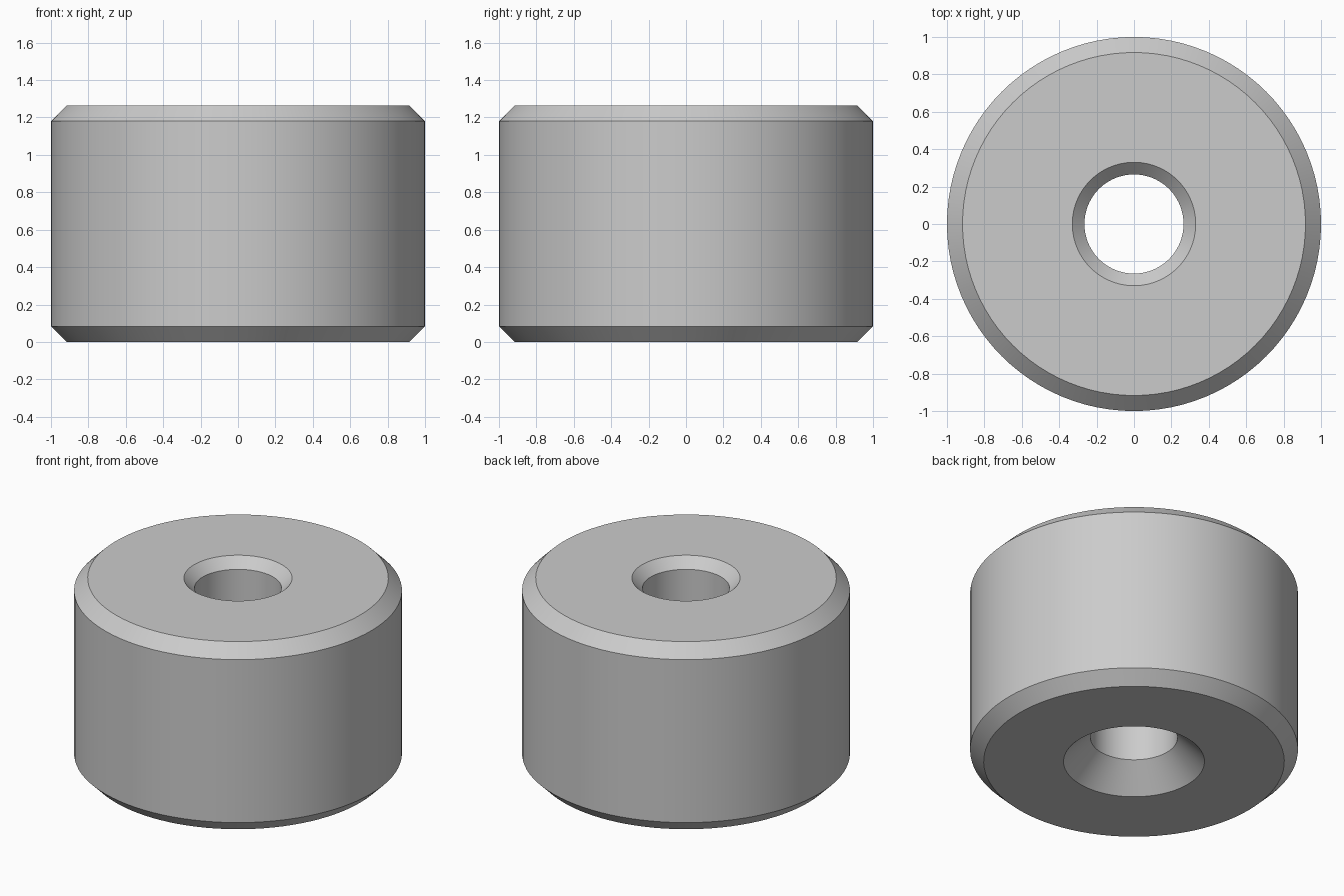
import bpy, bmesh, math

if "Cube" in bpy.data.objects:
    bpy.data.objects.remove(bpy.data.objects["Cube"])

SEGMENTS = 96

# Closed (radius, z) cross-section: chamfered outside, bored and countersunk inside
PROFILE = [
    (0.43, 0.0), (0.917, 0.0), (1.0, 0.083), (1.0, 1.18),
    (0.917, 1.263), (0.33, 1.263), (0.265, 1.198), (0.265, 0.165),
]


def lathe(name, profile, segments, material):
    """Revolve a closed cross-section around z."""
    bm = bmesh.new()
    rings = []
    for i in range(segments):
        a = 2 * math.pi * i / segments
        rings.append([bm.verts.new((r * math.cos(a), r * math.sin(a), z)) for r, z in profile])
    n = len(profile)
    for i in range(segments):
        here, nxt = rings[i], rings[(i + 1) % segments]
        for j in range(n):
            k = (j + 1) % n
            bm.faces.new((here[j], nxt[j], nxt[k], here[k]))
    bmesh.ops.recalc_face_normals(bm, faces=bm.faces)
    mesh = bpy.data.meshes.new(name)
    bm.to_mesh(mesh)
    bm.free()
    mesh.materials.append(material)
    obj = bpy.data.objects.new(name, mesh)
    bpy.context.collection.objects.link(obj)
    return obj


grey = bpy.data.materials.new("light_grey")
grey.diffuse_color = (0.6, 0.6, 0.6, 1.0)
grey.use_nodes = True
grey.node_tree.nodes["Principled BSDF"].inputs["Base Color"].default_value = grey.diffuse_color

# Cylindrical bumper body with through hole
body = lathe("bumper_body", PROFILE, SEGMENTS, grey)
bpy.context.view_layer.objects.active = body
body.select_set(True)
bpy.ops.object.shade_smooth_by_angle(angle=math.radians(30))
